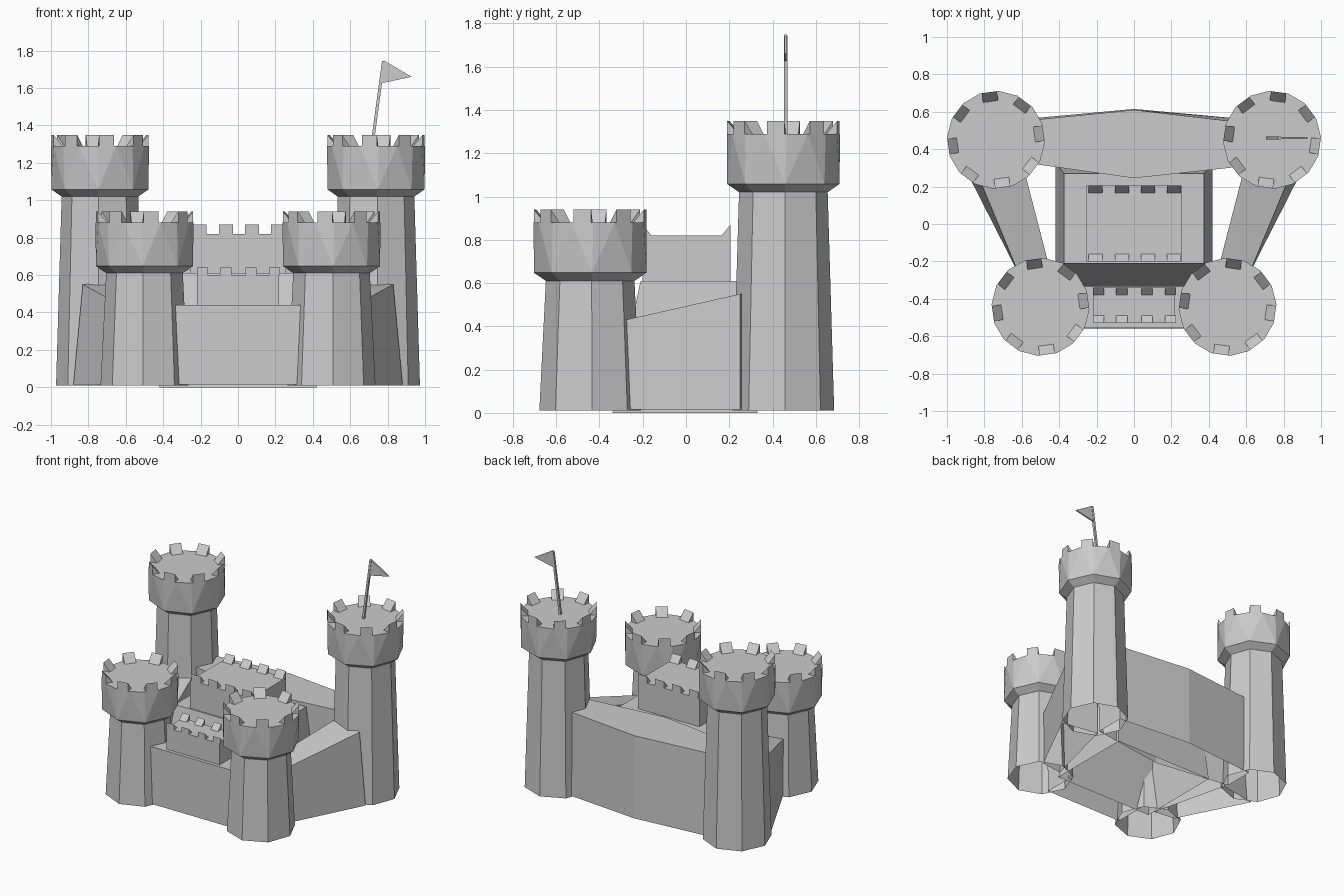
import bpy, bmesh
from math import cos, sin, radians
from mathutils import Vector

if "Cube" in bpy.data.objects:
    bpy.data.objects.remove(bpy.data.objects["Cube"])


def finish(bm, name):
    bmesh.ops.recalc_face_normals(bm, faces=bm.faces)
    mesh = bpy.data.meshes.new(name)
    bm.to_mesh(mesh)
    bm.free()
    ob = bpy.data.objects.new(name, mesh)
    bpy.context.collection.objects.link(ob)
    return ob


def ring(bm, points, z):
    return [bm.verts.new((x, y, z)) for x, y in points]


def bridge(bm, a, b):
    n = len(a)
    for i in range(n):
        j = (i + 1) % n
        bm.faces.new((a[i], a[j], b[j], b[i]))


# wedge merlon: upright outer face along p-q, sloping inner face
def merlon(bm, p, q, inward, height):
    up = Vector((0, 0, height))
    a, b, c, d, e, f = [bm.verts.new(v) for v in
                        (p, q, q + inward, p + inward, p + up, q + up)]
    for face in ((a, b, c, d), (a, b, f, e), (d, c, f, e), (a, d, e), (b, c, f)):
        bm.faces.new(face)


# open-bottomed block with separate base and top outlines
def block(name, base, top, z0, z1, merlon_x=(), width=0.07, height=0.05):
    bm = bmesh.new()
    tops = z1 if isinstance(z1, (list, tuple)) else [z1] * len(top)
    lo = ring(bm, base, z0)
    hi = [bm.verts.new((x, y, z)) for (x, y), z in zip(top, tops)]
    bridge(bm, lo, hi)
    bm.faces.new(hi)
    ys = [y for _, y in top]
    for x in merlon_x:
        for y, d in ((min(ys), 0.04), (max(ys), -0.04)):
            merlon(bm, Vector((x - width / 2, y, z1)), Vector((x + width / 2, y, z1)),
                   Vector((0, d, 0)), height)
    return finish(bm, name)


def rect(x, y0, y1):
    return [(-x, y0), (x, y0), (x, y1), (-x, y1)]


# octagonal tower with flared sixteen-sided head; side mirrors the twist
def tower(name, side, cx, cy, neck, floor):
    bm = bmesh.new()

    def circle(r, angles):
        return [(side * (cx + r * cos(radians(a))), cy + r * sin(radians(a)))
                for a in angles]
    eight = [-2 + 45 * k for k in range(8)]
    sixteen = [-3.25 + 22.5 * k for k in range(16)]
    foot = ring(bm, circle(0.235, eight), 0.01)
    shaft = ring(bm, circle(0.205, eight), neck)
    flare = ring(bm, circle(0.26, eight), neck + 0.038)
    rim = ring(bm, circle(0.262, sixteen), floor)
    bridge(bm, foot, shaft)
    bridge(bm, shaft, flare)
    bm.faces.new(rim)
    centre = Vector((side * cx, cy, floor))
    for k in range(8):
        a, b = flare[k], flare[(k + 1) % 8]
        t0, t1, t2 = rim[2 * k], rim[2 * k + 1], rim[(2 * k + 2) % 16]
        for tri in ((a, t1, t0), (a, b, t1), (b, t2, t1)):
            bm.faces.new(tri)
        p, q = t0.co.lerp(t1.co, 0.1), t0.co.lerp(t1.co, 0.9)
        merlon(bm, p, q, (centre - (p + q) / 2).normalized() * 0.05, 0.06)
    return finish(bm, name)


for side, label in ((1, "left"), (-1, "right")):
    tower(label + "_back_tower", side, -0.738, 0.45, 1.02, 1.29)
    tower(label + "_front_tower", side, -0.5, -0.443, 0.61, 0.88)
    # side curtain wall, rising toward the back
    base = [(-0.44, -0.3), (-0.59, 0.3), (-0.88, 0.25), (-0.61, -0.28)]
    top = [(-0.44, -0.28), (-0.59, 0.3), (-0.83, 0.25), (-0.61, -0.28)]
    block(label + "_side_wall", [(side * x, y) for x, y in base],
          [(side * x, y) for x, y in top], 0.015, [0.43, 0.56, 0.55, 0.43])

# back curtain wall, bowed outward
block("back_wall",
      [(-0.6, 0.33), (0, 0.245), (0.6, 0.33), (0.6, 0.56), (0, 0.615), (-0.6, 0.56)],
      [(-0.6, 0.33), (0, 0.245), (0.6, 0.31), (0.6, 0.54), (0, 0.61), (-0.6, 0.55)],
      0.015, 0.63)

# front wall and gatehouse
block("front_wall", rect(0.33, -0.56, -0.33), rect(0.345, -0.555, -0.335), 0.015, 0.44)
block("gatehouse", rect(0.22, -0.53, -0.34), rect(0.22, -0.53, -0.34), 0.43, 0.6,
      (-0.19, -0.065, 0.07, 0.195), 0.06, 0.04)

# keep
block("keep_base", rect(0.42, -0.34, 0.33), rect(0.375, -0.21, 0.27), 0.0, 0.61)
block("keep", rect(0.255, -0.2, 0.205), rect(0.255, -0.2, 0.205), 0.6, 0.82,
      (-0.205, -0.065, 0.075, 0.215), 0.075, 0.05)

# leaning flag pole
bm = bmesh.new()
r = 0.008
square = [(-r, -r), (r, -r), (r, r), (-r, r)]
lo = ring(bm, [(0.715 + x, 0.46 + y) for x, y in square], 1.28)
hi = ring(bm, [(0.778 + x, 0.46 + y) for x, y in square], 1.745)
bridge(bm, lo, hi)
bm.faces.new(hi)
finish(bm, "flag_pole")

# triangular pennant
bm = bmesh.new()
shape = [(0.78, 1.748), (0.765, 1.625), (0.928, 1.66)]
front, back = [[bm.verts.new((x, y, z)) for x, z in shape] for y in (0.455, 0.465)]
bridge(bm, front, back)
bm.faces.new(front)
bm.faces.new(back)
finish(bm, "pennant")
